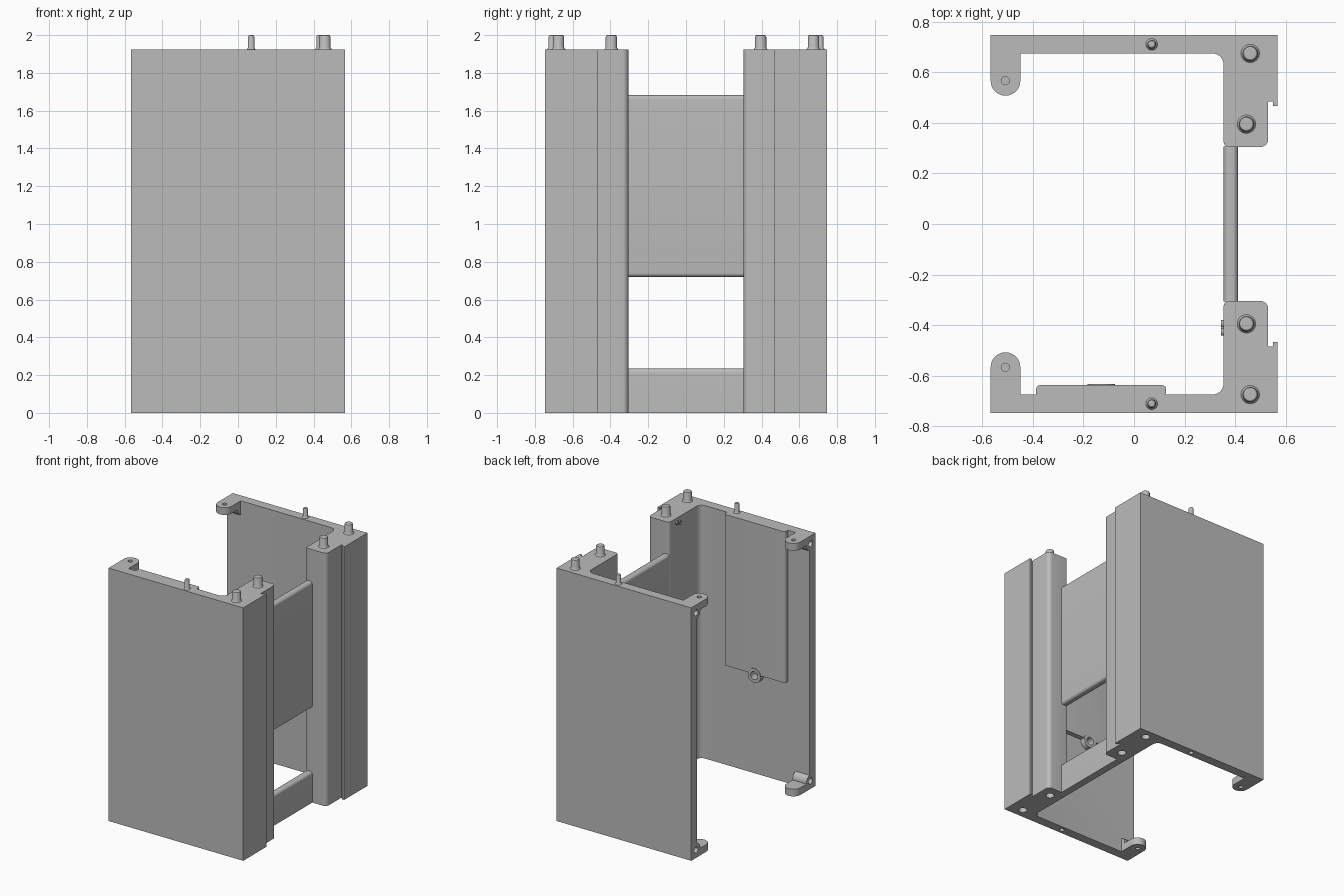
import bpy, bmesh, math
from mathutils import Vector

if "Cube" in bpy.data.objects:
    bpy.data.objects.remove(bpy.data.objects["Cube"])

grey = bpy.data.materials.new("plain grey")
grey.use_nodes = True
grey.diffuse_color = (0.5, 0.5, 0.5, 1)
grey.node_tree.nodes["Principled BSDF"].inputs["Base Color"].default_value = (0.5, 0.5, 0.5, 1)

HEIGHT, HALF_X, HALF_Y, WALL_Y = 1.925, 0.567, 0.747, 0.675
PLACE = {
    "x": lambda a, b, t: (t, a, b),
    "y": lambda a, b, t: (a, t, b),
    "z": lambda a, b, t: (a, b, t),
}


def add_mesh(name, rings):
    """Skin a stack of equal rings and cap both ends."""
    bm = bmesh.new()
    loops = [[bm.verts.new(p) for p in ring] for ring in rings]
    n = len(loops[0])
    for low, high in zip(loops, loops[1:]):
        for i in range(n):
            j = (i + 1) % n
            bm.faces.new((low[i], low[j], high[j], high[i]))
    bm.faces.new(loops[0])
    bm.faces.new(loops[-1])
    bmesh.ops.recalc_face_normals(bm, faces=bm.faces)
    mesh = bpy.data.meshes.new(name)
    bm.to_mesh(mesh)
    bm.free()
    mesh.materials.append(grey)
    obj = bpy.data.objects.new(name, mesh)
    bpy.context.collection.objects.link(obj)
    return obj


def fillet(points, steps=8):
    """Round the corners of a profile given as (a, b, optional radius)."""
    out = []
    for i, point in enumerate(points):
        p = Vector(point[:2])
        if len(point) == 2:
            out.append(p)
            continue
        u = (Vector(points[i - 1][:2]) - p).normalized()
        v = (Vector(points[(i + 1) % len(points)][:2]) - p).normalized()
        r = point[2]
        centre = p + (u + v) * r
        for k in range(steps + 1):
            t = k / steps * math.pi / 2
            out.append(centre - v * r * math.cos(t) - u * r * math.sin(t))
    return out


def extrude(name, points, axis, low, high):
    profile = fillet(points)
    return add_mesh(name, [[PLACE[axis](a, b, t) for a, b in profile] for t in (low, high)])


def lathe(name, a, b, axis, sections, n=32):
    """Round part about an axis, from (radius, position) sections."""
    turns = [2 * math.pi * i / n for i in range(n)]
    return add_mesh(name, [[PLACE[axis](a + r * math.cos(q), b + r * math.sin(q), t)
                            for q in turns] for r, t in sections])


def combine(obj, other, operation):
    mod = obj.modifiers.new("combine", "BOOLEAN")
    mod.operation, mod.solver, mod.object = operation, "EXACT", other
    bpy.context.view_layer.objects.active = obj
    bpy.ops.object.modifier_apply(modifier=mod.name)
    bpy.data.objects.remove(other)


def bore(obj, a, b, axis, radius, low, high):
    combine(obj, lathe("bore", a, b, axis, [(radius, low), (radius, high)]), "DIFFERENCE")


pins = [(0.46, 0.675, 0.03), (0.445, 0.395, 0.03), (0.07, 0.711, 0.017)]

for s, label in ((-1, "front"), (1, "back")):
    # Side wall and hooked column in one profile
    outline = [(-HALF_X, HALF_Y), (HALF_X, HALF_Y), (HALF_X, 0.467), (0.55, 0.467),
               (0.55, 0.485), (0.531, 0.485), (0.531, 0.305, 0.03), (0.355, 0.305, 0.02),
               (0.355, WALL_Y, 0.045), (-HALF_X, WALL_Y)]
    side = extrude(label + "_side", [(p[0], p[1] * s, *p[2:]) for p in outline], "z", 0, HEIGHT)

    # Round lugs and screw bosses at the top and bottom of the open edge
    for low, boss_z in ((0, 0.06), (HEIGHT - 0.055, HEIGHT - 0.06)):
        lug = [(-HALF_X, 0.69 * s), (-HALF_X, 0.508 * s, 0.058),
               (-0.45, 0.508 * s, 0.058), (-0.45, 0.69 * s)]
        combine(side, extrude("lug", lug, "z", low, low + 0.055), "UNION")
        combine(side, lathe("boss", 0.688 * s, boss_z, "x", [(0.05, -HALF_X), (0.05, -0.45)]), "UNION")
        bore(side, 0.688 * s, boss_z, "x", 0.023, -0.6, -0.5)
        start = -0.02 if low == 0 else HEIGHT - 0.045
        bore(side, -0.509, 0.567 * s, "z", 0.016, start, start + 0.065)

    # Sockets under the pins
    for x, y, r in pins:
        bore(side, x, y * s, "z", r, -0.02, 0.07)

    if s < 0:
        # Raised panel with a screw ring on its lower edge
        panel = [(-0.387, -0.69), (0.127, -0.69), (0.127, -0.638, 0.015), (-0.387, -0.638, 0.015)]
        combine(side, extrude("raised_panel", panel, "z", 0.775, HEIGHT), "UNION")
        combine(side, lathe("ring", -0.13, 0.765, "y", [(0.054, -0.7), (0.054, -0.634)]), "UNION")
        bore(side, -0.13, 0.765, "y", 0.03, -0.695, -0.6)

    # Locating pins with flared feet
    for i, (x, y, r) in enumerate(pins):
        lathe(f"{label}_pin_{i + 1}", x, y * s, "z",
              [(r + 0.008, HEIGHT - 0.002), (r + 0.003, HEIGHT + 0.004), (r, HEIGHT + 0.01),
               (r, 1.99), (r - 0.003, 1.997), (r - 0.008, 2.0)])

# Cross panels between the columns
for name, low, high, foot in (("lower_cross_panel", 0, 0.235, 0), ("upper_cross_panel", 0.72, 1.682, 0.02)):
    base = [(0.412, low), (0.355, low)]
    if foot:
        base = [(*p, foot) for p in base]
    extrude(name, base + [(0.355, high, 0.022), (0.412, high, 0.022)], "y", -0.306, 0.306)

# Small tubular pegs on the inner face of the front column
for i, (y, z) in enumerate(((-0.395, 1.89), (-0.427, 1.882))):
    peg = lathe(f"small_peg_{i + 1}", y, z, "x", [(0.015, 0.345), (0.015, 0.36)], 16)
    bore(peg, y, z, "x", 0.007, 0.33, 0.352)

# Smooth curved faces, keep edges sharp
bpy.ops.object.select_all(action="DESELECT")
for obj in bpy.context.collection.objects:
    if obj.type == "MESH":
        obj.select_set(True)
        bpy.context.view_layer.objects.active = obj
bpy.ops.object.shade_smooth_by_angle(angle=math.radians(30))
